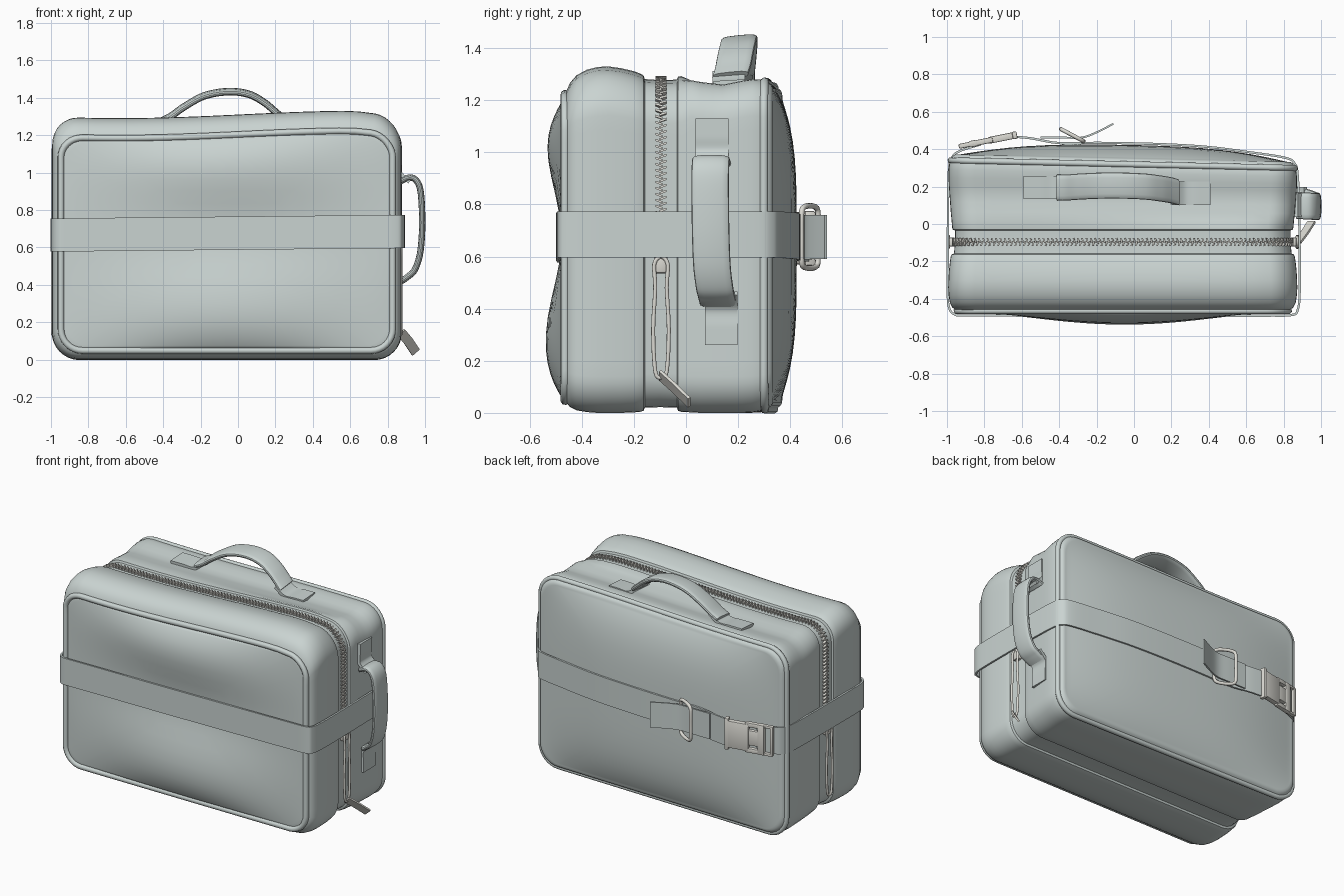
import bpy, bmesh, math
from mathutils import Vector, Matrix

if "Cube" in bpy.data.objects:
    bpy.data.objects.remove(bpy.data.objects["Cube"])

X0, X1, Z1 = -0.995, 0.875, 1.275
CX, CZ = (X0 + X1) / 2, Z1 / 2


def material(name, rgb):
    m = bpy.data.materials.new(name)
    m.diffuse_color = (*rgb, 1)
    m.use_nodes = True
    m.node_tree.nodes["Principled BSDF"].inputs["Base Color"].default_value = m.diffuse_color
    return m


METAL = material("pale_metal", (0.72, 0.71, 0.66))
FABRIC = material("grey_green_fabric", (0.59, 0.655, 0.64))


def finish(name, bm, mat=None, angle=35):
    bmesh.ops.recalc_face_normals(bm, faces=bm.faces)
    me = bpy.data.meshes.new(name)
    bm.to_mesh(me)
    bm.free()
    ob = bpy.data.objects.new(name, me)
    bpy.context.collection.objects.link(ob)
    me.materials.append(mat or FABRIC)
    bpy.ops.object.select_all(action='DESELECT')
    ob.select_set(True)
    bpy.context.view_layer.objects.active = ob
    bpy.ops.object.shade_smooth_by_angle(angle=math.radians(angle))


def loft(name, rings, closed=False, mat=None, angle=35):
    bm = bmesh.new()
    vs = [[bm.verts.new(p) for p in r] for r in rings]
    n, m = len(vs[0]), len(vs)
    for i in range(m if closed else m - 1):
        a, b = vs[i], vs[(i + 1) % m]
        for j in range(n):
            bm.faces.new((a[j], a[(j + 1) % n], b[(j + 1) % n], b[j]))
    if not closed:
        bm.faces.new(vs[0])
        bm.faces.new(vs[-1])
    finish(name, bm, mat, angle)


def smooth(pts, closed=False, k=6):
    """Catmull-Rom through the points."""
    p = [Vector(q) for q in pts]
    n, out = len(p), []
    get = (lambda i: p[i % n]) if closed else (lambda i: p[max(0, min(n - 1, i))])
    for i in range(n if closed else n - 1):
        a, b, c, d = get(i - 1), get(i), get(i + 1), get(i + 2)
        for s in range(k):
            t = s / k
            out.append(0.5 * (2 * b + (c - a) * t + (2 * a - 5 * b + 4 * c - d) * t * t
                              + (3 * b - a - 3 * c + d) * t ** 3))
    return out if closed else out + [p[-1]]


def tangents(pts, closed):
    n = len(pts)
    for i in range(n):
        a = pts[i - 1] if (closed or i) else pts[0]
        b = pts[(i + 1) % n] if (closed or i < n - 1) else pts[-1]
        yield pts[i], (b - a).normalized()


def sweep(name, pts, width, half, thick, rounded=False, mat=None):
    """Flat band along a path; width is the direction across the band."""
    w = Vector(width).normalized()
    sec = [(-1, -1), (1, -1), (1, 1), (-1, 1)]
    if rounded:
        cs = [(math.cos(i * math.tau / 16), math.sin(i * math.tau / 16)) for i in range(16)]
        sec = [(math.copysign(abs(c) ** 0.5, c), math.copysign(abs(s) ** 0.8, s)) for c, s in cs]
    rings = []
    for p, t in tangents(pts, False):
        nor = t.cross(w).normalized()
        rings.append([p + w * half * u + nor * thick / 2 * v for u, v in sec])
    loft(name, rings, False, mat)


def tube(name, pts, r, mat=None, sides=8):
    rings = []
    for p, t in tangents(pts, True):
        u = t.cross(Vector((0.3, 1, 0.2))).normalized()
        v = t.cross(u)
        rings.append([p + r * (u * math.cos(k * math.tau / sides) + v * math.sin(k * math.tau / sides))
                      for k in range(sides)])
    loft(name, rings, True, mat, 60)


def box(name, loc, size, rz=0.0, mat=None, bevel=0.006):
    bm = bmesh.new()
    bmesh.ops.create_cube(bm, size=1, matrix=Matrix.Diagonal((*size, 1)))
    bmesh.ops.bevel(bm, geom=bm.edges[:], offset=bevel, segments=2, affect='EDGES', profile=0.5)
    bm.transform(Matrix.Translation(loc) @ Matrix.Rotation(rz, 4, 'Z'))
    finish(name, bm, mat)


# soft deformation shared by everything that follows the bag surface
LIFT = [(-.7, -.025), (-.465, -.025), (-.44, 0), (-.41, .018), (-.36, .032), (-.3, .036), (-.22, .025),
        (-.15, .005), (-.03, .005), (.06, -.015), (.15, -.025), (.22, -.012), (.28, 0), (.7, 0)]


def warp(x, y, z):
    h = 0
    for (a, p), (b, q) in zip(LIFT, LIFT[1:]):
        if a <= y < b:
            h = p + (q - p) * (y - a) / (b - a)
    k = max(0, min(1, (z - 0.85) / 0.4))
    k = k * k * (3 - 2 * k)
    wave = 0.02 * math.sin(2.4 * (x - 0.02)) * (1 if y < 0 else 0.5)
    if y < 0:
        wave -= 0.045 * max(0, (x - 0.55) / 0.32) ** 2
    pinch = 0.02 * math.exp(-((y + 0.03) / 0.2) ** 2)
    return Vector((x - (x - CX) * pinch, y - 0.022 * x * max(0, min(1, y / 0.3)), z + k * (h + wave)))


def outline(inset):
    """Rounded rectangle in x,z, starting at the bottom right corner."""
    r, pts = 0.14 - inset * 0.5, []
    xa, xb, za, zb = X0 + inset + r, X1 - inset - r, inset + r, Z1 - inset - r
    corners = [(xb, za, -90), (xb, zb, 0), (xa, zb, 90), (xa, za, 180)]
    for i, (cx, cz, a0) in enumerate(corners):
        for s in range(9):
            a = math.radians(a0 + s * 90 / 8)
            pts.append((cx + r * math.cos(a), cz + r * math.sin(a)))
        nx, nz, na = corners[(i + 1) % 4]
        a = math.radians(na)
        q, p = (nx + r * math.cos(a), nz + r * math.sin(a)), pts[-1]
        pts += [(p[0] + (q[0] - p[0]) * s / 18, p[1] + (q[1] - p[1]) * s / 18) for s in range(1, 18)]
    return pts


def ring(y, inset):
    return [warp(x, y, z) for x, z in outline(inset)]


def dome(x, z, n):
    return max(0, 1 - abs((x - CX) / 0.88) ** n) * max(0, 1 - abs((z - CZ) / 0.595) ** n)


def front_y(x, z):
    c = max(0, 1 - ((x + 0.05) / 0.75) ** 2) ** 2
    return -0.465 - (0.028 + 0.063 * c) * dome(x, z, 5) * (1 - 0.85 * math.exp(-((z - 0.67) / 0.28) ** 2))


def back_y(x, z):
    return 0.35 + 0.072 * dome(x, z, 4) * (1 - 0.5 * x * x)


# bag body: two soft halves, shallow zip channel, bulging panels
SC = [0.04, 0.12, 0.22, 0.34, 0.46, 0.58, 0.68, 0.77, 0.84, 0.9, 0.94, 0.97, 0.987]


def panel(inset, fy):
    out = []
    for s in SC:
        pts = [(CX + (x - CX) * s, CZ + (z - CZ) * s) for x, z in outline(inset)]
        out.append([warp(x, fy(x, z), z) for x, z in pts])
    return out


prof = [(-.465, .058), (-.46, .04), (-.445, .022), (-.42, .01), (-.38, .003), (-.34, 0), (-.3, 0),
        (-.25, 0), (-.2, .002), (-.175, .004), (-.163, .008), (-.158, .02), (-.1, .022), (-.035, .02),
        (-.03, .008), (-.018, .004), (.02, .002), (.06, 0), (.11, 0), (.15, 0), (.19, 0), (.23, 0), (.27, .002),
        (.3, .006), (.325, .014), (.343, .026), (.35, .038)]
loft("bag_body", panel(.058, front_y) + [ring(y, i) for y, i in prof] + panel(.038, back_y)[::-1])

# piping around both panels
tube("front_piping", ring(-.464, .048), .018)
tube("back_piping", ring(.318, .014), .017)

# zip teeth over the top and down both sides
track = [p for p in ring(-.096, .016) if p.z > 0.56]
bm, carry, count = bmesh.new(), 0.0, 0
for a, b in zip(track, track[1:]):
    d, t = (b - a).length, (b - a).normalized()
    nor = t.cross(Vector((0, -1, 0))).normalized()
    while carry < d:
        side = 1 if count % 2 else -1
        p = a + t * carry + Vector((0, 0.008 * side, 0))
        yy = (Vector((0, 1, 0)) + t * 0.35 * side) * 0.028
        m = Matrix((t * 0.0085, yy, nor * 0.02)).transposed().to_4x4()
        bmesh.ops.create_cube(bm, size=1, matrix=Matrix.Translation(p) @ m)
        carry += 0.0115
        count += 1
    carry -= d
finish("zip_teeth", bm, METAL)

# zip sliders with hanging pulls on both ends
for tag, sx, x in (("right", 1, .852), ("left", -1, -.972)):
    box(f"{tag}_zip_slider", (x, -.096, .575), (.035, .05, .08), 0, METAL, .01)
    loop = [(x + sx * .02, -.096 + dy, z) for dy, z in
            ((0, .6), (.026, .57), (.022, .48), (.03, .32), (.022, .16), (0, .135),
             (-.022, .16), (-.03, .32), (-.022, .48), (-.026, .57))]
    tube(f"{tag}_zip_pull", smooth(loop, True, 4), .008, METAL)
sweep("zip_pull_tag", [Vector(p) for p in ((.872, -.1, .145), (.91, -.05, .1), (.95, .012, .04))],
      (.75, 0, .65), .026, .012, mat=METAL)

# strap wrapped round the bag, open at the back left corner
plan = [(-.82, .425), (-.92, .395), (-.97, .36), (-.99, .28), (-.995, 0), (-.996, -.35), (-.989, -.445),
        (-.96, -.483), (-.9, -.489), (-.6, -.49), (-.2, -.493), (.3, -.492), (.7, -.49), (.84, -.487),
        (.875, -.46), (.886, -.35), (.884, 0), (.876, .25), (.858, .325), (.8, .356)]
plan += [(x, back_y(x, .675) - .022 * x + .009) for x in (.6, .4, .2, 0, -.2, -.4)] + [(-.55, .458), (-.66, .468)]
sweep("strap", smooth([(x, y, .676 + .01 * x) for x, y in plan], False, 5), (0, 0, 1), .089, .012)
sweep("strap_tail", smooth([(-.5, .462, .674), (-.38, .462, .674), (-.28, .462, .674), (-.2, .49, .675),
                            (-.11, .536, .675)]), (0, 0, 1), .085, .01)

# ring that holds the strap tail
c, along = Vector((-.33, .475, .675)), Vector((.06, -.032, 0))
oval = [c + along * u + Vector((0, 0, .12 * v)) for u, v in
        ((1, 0), (1, .6), (.85, .92), (0, 1), (-.85, .92), (-1, .6), (-1, 0), (-1, -.6),
         (-.85, -.92), (0, -1), (.85, -.92), (1, -.6))]
tube("strap_ring", smooth(oval, True, 3), .011, METAL)

# side release buckle
ang = math.atan2(.06, .3)
mid, du = Vector((-.78, .446, .67)), Vector((math.cos(ang), math.sin(ang), 0))


def buckle(name, u, v, su, sv, th):
    box(name, mid + du * u + Vector((0, 0, v)), (su, th, sv), ang, METAL)


buckle("buckle_socket", .075, 0, .15, .18, .036)
buckle("buckle_socket_lip", .145, 0, .025, .21, .04)
buckle("buckle_tongue", -.03, 0, .09, .1, .028)
buckle("buckle_plug", -.08, 0, .045, .2, .034)
buckle("buckle_bar", -.15, 0, .02, .2, .026)
for nm, s in (("upper", 1), ("lower", -1)):
    buckle(f"buckle_{nm}_prong", -.02, s * .085, .09, .03, .03)
    buckle(f"buckle_{nm}_frame", -.115, s * .092, .08, .018, .026)

# top handle: sewn patches and padded grip
top = lambda x, y: warp(x, y, Z1).z + .006
for nm, xs, y in (("left", (-.59, -.5, -.42, -.35), .195), ("right", (.2, .27, .34, .41), .165)):
    pts = [Vector((x, y, top(x, y))) for x in xs]
    pts[-1 if nm == "left" else 0].z += .045
    sweep(f"top_handle_{nm}_patch", smooth(pts), (0, 1, .06), .062, .02)
grip = [(-.41, .195, 1.275), (-.36, .195, 1.3), (-.29, .2, 1.35), (-.18, .205, 1.41), (-.05, .205, 1.433),
        (.06, .2, 1.418), (.14, .19, 1.375), (.2, .18, 1.325), (.235, .17, 1.295)]
sweep("top_handle_grip", smooth(grip), (0, 1, .1), .07, .034, rounded=True)

# side handle: sewn patches and padded grip
for nm, zs, y in (("upper", (1.13, 1.06, 1.0, .95), .1), ("lower", (.46, .4, .33, .26), .135)):
    pts = [Vector((X1 - .008, y, z)) for z in zs]
    pts[-1 if nm == "upper" else 0].x += .05
    sweep(f"side_handle_{nm}_patch", smooth(pts), (0, 1, 0), .063, .02)
grip = [(.87, .1, .955), (.91, .097, .972), (.945, .095, .965), (.972, .093, .92), (.983, .093, .82),
        (.984, .095, .68), (.972, .1, .56), (.945, .11, .48), (.91, .118, .445), (.875, .125, .42)]
sweep("side_handle_grip", smooth(grip), (0, 1, 0), .072, .034, rounded=True)
